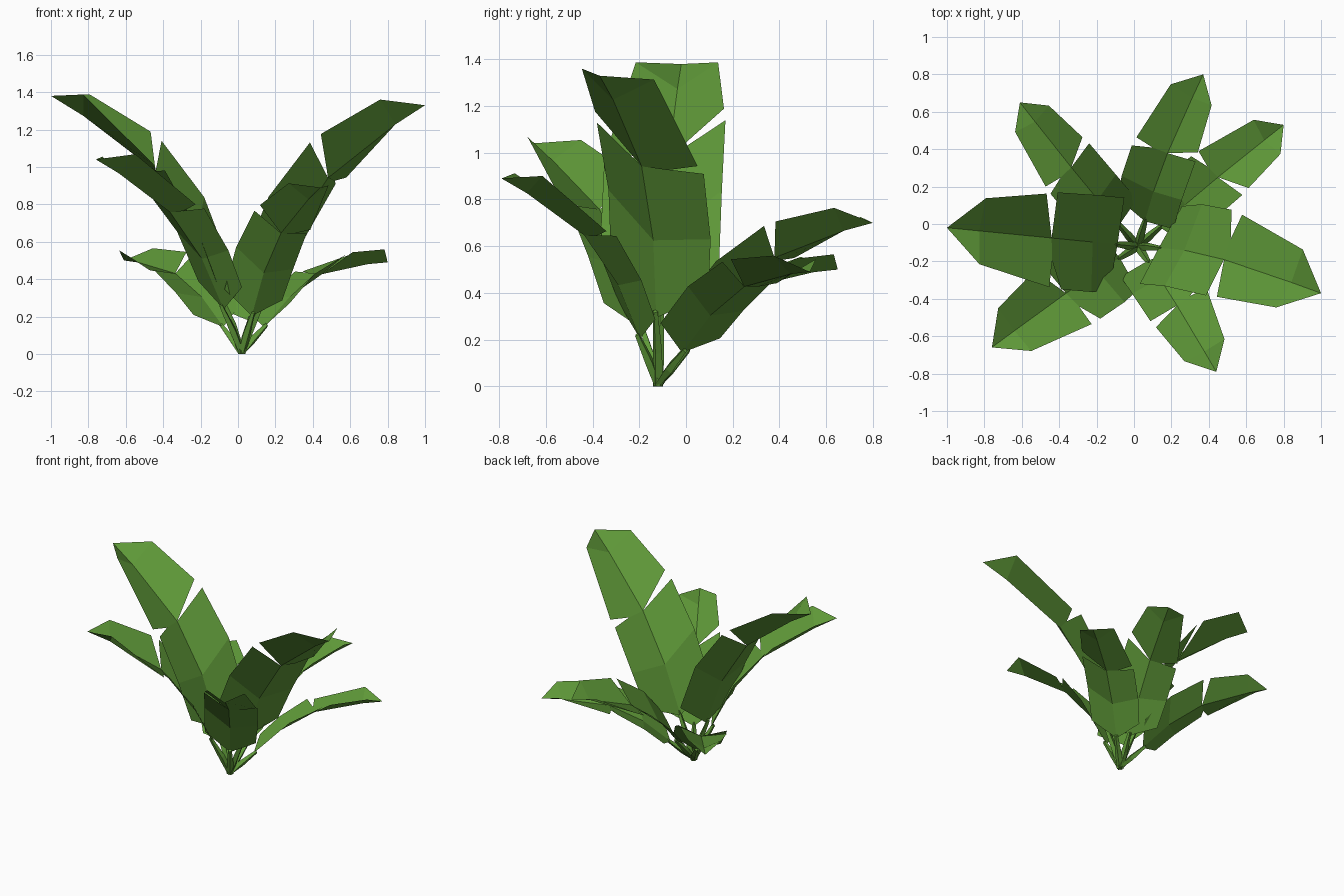
import bpy, bmesh, math
from mathutils import Vector

if "Cube" in bpy.data.objects:
    bpy.data.objects.remove(bpy.data.objects["Cube"])

green = bpy.data.materials.new("leaf green")
green.diffuse_color = (0.115, 0.32, 0.04, 1)
green.use_nodes = True
green.node_tree.nodes["Principled BSDF"].inputs["Base Color"].default_value = green.diffuse_color

BASE = Vector((0.02, -0.12, 0.0))

# Leaf template in unit chord space: (along, left, up)
RIB = [(.18, 0, .055), (.387, 0, .112), (.617, 0, .123), (.89, 0, .044), (1, 0, 0)]
LEFT = [(.25, .143, .092), (.40, .155, .135), (.592, .156, .16),   # lower part
        (.63, .153, .142), (.937, .103, .092)]                     # part past the split
RIGHT = [(.267, -.147, .128), (.47, -.147, .185), (.69, -.143, .183),
         (.733, -.136, .173), (.937, -.103, .092)]
LEFT_SPLIT = (.612, .07, .13)                                      # inner end of left split

# tip position and roll of every leaf
LEAVES = [((-1.0, -.02, 1.38), 0), ((1.0, -.37, 1.33), 13), ((-.76, -.66, 1.04), -4),
          ((.44, -.79, .89), 4), ((.37, .80, .70), 11), ((.80, .53, .49), 4),
          ((-.61, .65, .50), 3)]


def make_object(name, bm):
    me = bpy.data.meshes.new(name)
    bm.to_mesh(me)
    bm.free()
    me.materials.append(green)
    ob = bpy.data.objects.new(name, me)
    bpy.context.collection.objects.link(ob)


def leaf_frame(tip, roll):
    chord = Vector(tip) - BASE
    u = chord.normalized()
    side = Vector((0, 0, 1)).cross(u).normalized()
    up = u.cross(side)
    c, s = math.cos(math.radians(roll)), math.sin(math.radians(roll))
    side, up = side * c - up * s, up * c + side * s
    return lambda p: BASE + chord.length * (u * p[0] + side * p[1] + up * p[2]), side, up


for i, (tip, roll) in enumerate(LEAVES, 1):
    place, side, up = leaf_frame(tip, roll)

    # split blade folded along its midrib
    bm = bmesh.new()
    rib = [bm.verts.new(place(p)) for p in RIB]
    for pts, split, flip in ((LEFT, LEFT_SPLIT, False), (RIGHT, None, True)):
        e = [bm.verts.new(place(p)) for p in pts]
        s = [bm.verts.new(place(split))] if split else []
        for f in ([rib[0], rib[1], e[1], e[0]], [rib[1], rib[2], *s, e[2], e[1]],
                  [rib[2], rib[3], e[4], e[3], *s], [rib[3], rib[4], e[4]]):
            bm.faces.new(f[::-1] if flip else f)
    make_object(f"leaf_blade_{i}", bm)

    # four-sided stalk ending where the blade starts
    bm = bmesh.new()
    rings = []
    for p, r in zip([(0, 0, 0), (.09, 0, .03), (.2, 0, .056)], (.022, .022, .012)):
        c = place(p)
        ring = [c + side * (r * a) + up * (r * b) for a, b in ((1, 0), (0, 1), (-1, 0), (0, -1))]
        rings.append([bm.verts.new((v.x, v.y, max(v.z, 0))) for v in ring])
    for a, b in zip(rings, rings[1:]):
        for k in range(4):
            bm.faces.new((a[k], a[(k + 1) % 4], b[(k + 1) % 4], b[k]))
    bm.faces.new(rings[0][::-1])
    bm.faces.new(rings[-1])
    bmesh.ops.recalc_face_normals(bm, faces=bm.faces)
    make_object(f"leaf_stalk_{i}", bm)
